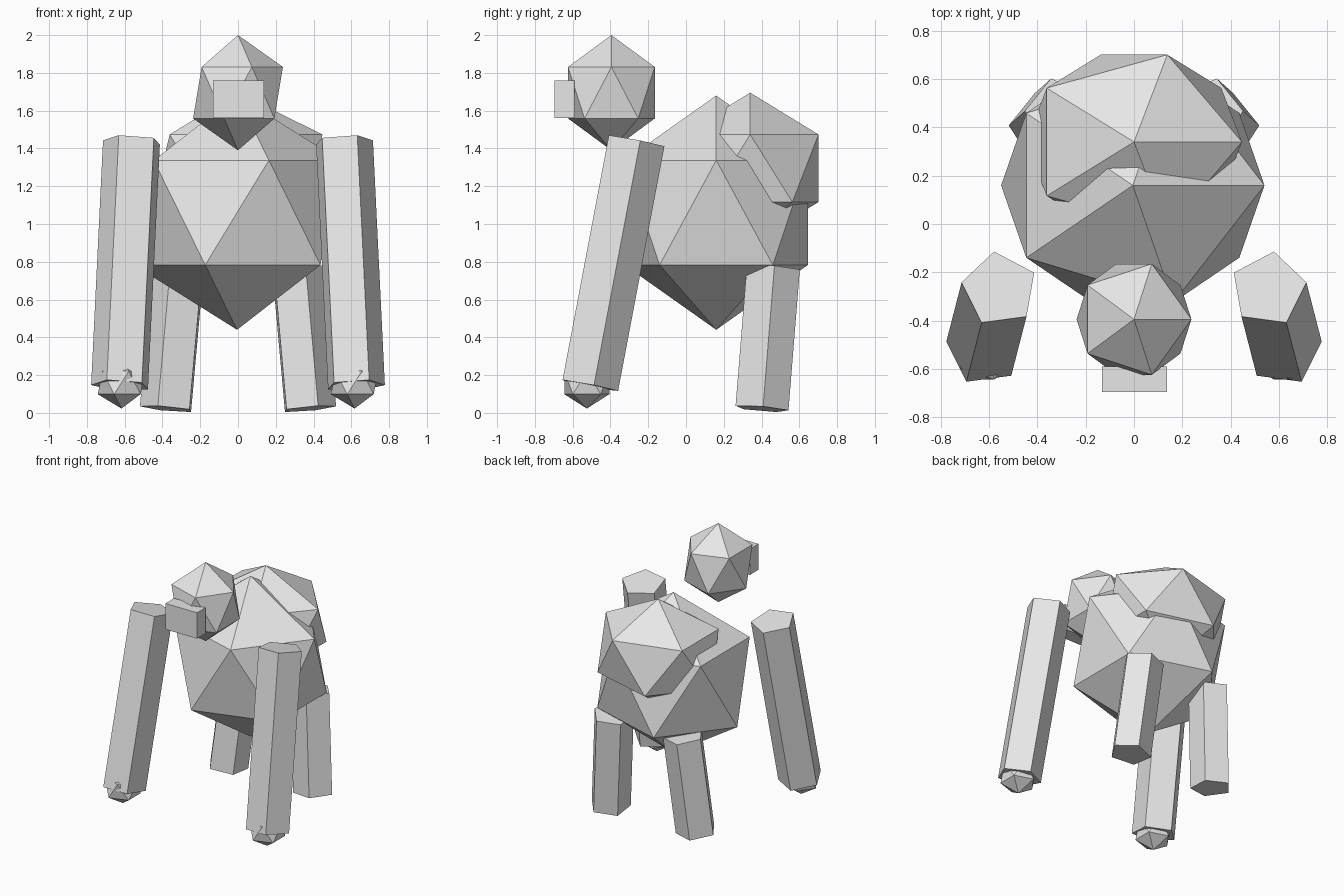
import bpy, bmesh, math
from mathutils import Matrix, Vector

cube = bpy.data.objects.get("Cube")
if cube:
    bpy.data.objects.remove(cube, do_unlink=True)

# One plain grey for everything
grey = bpy.data.materials.new("light_grey")
grey.use_nodes = True
colour = (0.8, 0.8, 0.8, 1)
grey.diffuse_color = colour
grey.node_tree.nodes["Principled BSDF"].inputs["Base Color"].default_value = colour


def finish(name, bm):
    bmesh.ops.recalc_face_normals(bm, faces=bm.faces)
    mesh = bpy.data.meshes.new(name)
    bm.to_mesh(mesh)
    bm.free()
    mesh.materials.append(grey)
    obj = bpy.data.objects.new(name, mesh)
    bpy.context.collection.objects.link(obj)
    return obj


def boulder(name, centre, radii):
    """Stretched icosahedron."""
    bm = bmesh.new()
    place = Matrix.Translation(centre) @ Matrix.Diagonal((*radii, 1))
    bmesh.ops.create_icosphere(bm, subdivisions=1, radius=1, matrix=place)
    return finish(name, bm)


def limb(name, bottom, top, radius, phase, side):
    """Five-sided prism between two points, mirrored by side."""
    bottom, top = Vector(bottom), Vector(top)
    axis = top - bottom
    turn = Vector((0, 0, 1)).rotation_difference(axis).to_matrix()
    bm = bmesh.new()
    rings = []
    for end in (bottom, top):
        ring = []
        for i in range(5):
            a = math.radians(phase + 72 * i)
            p = end + turn @ Vector((math.cos(a), math.sin(a), 0)) * radius
            ring.append(bm.verts.new((p.x * side, p.y, p.z)))
        rings.append(ring)
    low, high = rings
    bm.faces.new(low)
    bm.faces.new(high)
    for i in range(5):
        j = (i + 1) % 5
        bm.faces.new((low[i], low[j], high[j], high[i]))
    return finish(name, bm)


# Torso, hunched back and head
boulder("body", (-0.005, 0.16, 1.06), (0.61, 0.57, 0.62))
boulder("back_hump", (0, 0.34, 1.295), (0.5, 0.425, 0.4))
boulder("head", (0, -0.395, 1.695), (0.266, 0.27, 0.305))

# Box snout
bm = bmesh.new()
bmesh.ops.create_cube(bm, size=1, matrix=Matrix.Translation((0.002, -0.643, 1.66))
                      @ Matrix.Diagonal((0.27, 0.105, 0.2, 1)))
finish("snout", bm)

# Arms, hands and legs on both sides
for label, side in (("left", 1), ("right", -1)):
    limb(label + "_arm", (0.62, -0.515, 0.145), (0.557, -0.27, 1.44), 0.16, 10, side)
    boulder(label + "_hand", (side * 0.617, -0.525, 0.16), (0.14, 0.14, 0.137))
    limb(label + "_leg", (0.372, 0.4, 0.022), (0.305, 0.46, 0.767), 0.148, 3, side)
